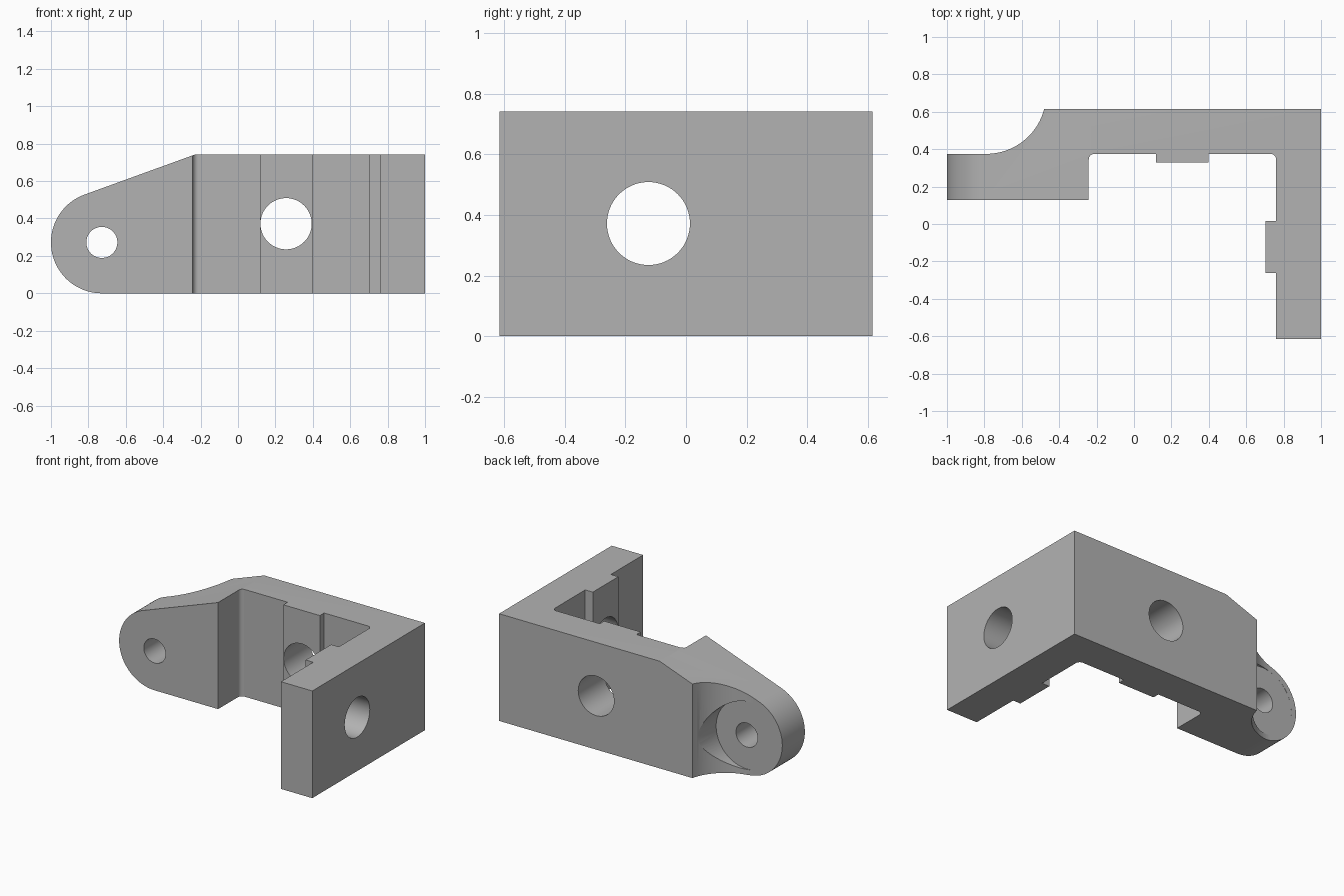
import bpy, bmesh, math
from mathutils import Matrix, Vector

if "Cube" in bpy.data.objects:
    bpy.data.objects.remove(bpy.data.objects["Cube"])

HEIGHT = 0.742
BOSS_X, BOSS_Z, BOSS_R = -0.728, 0.272, 0.272


def arc(cx, cy, r, start, end, steps):
    """Points along a circular arc, angles in degrees."""
    angles = [math.radians(start + (end - start) * i / steps) for i in range(steps + 1)]
    return [(cx + r * math.cos(a), cy + r * math.sin(a)) for a in angles]


def prism(name, points, low, high, to_world):
    """Extrude a 2D outline; to_world maps (u, v, depth) to a 3D point."""
    bm = bmesh.new()
    face = bm.faces.new([bm.verts.new(to_world(u, v, low)) for u, v in points])
    step = Vector(to_world(0, 0, high)) - Vector(to_world(0, 0, low))
    grown = bmesh.ops.extrude_face_region(bm, geom=[face])
    verts = [g for g in grown["geom"] if isinstance(g, bmesh.types.BMVert)]
    bmesh.ops.translate(bm, verts=verts, vec=step)
    bmesh.ops.recalc_face_normals(bm, faces=bm.faces)
    mesh = bpy.data.meshes.new(name)
    bm.to_mesh(mesh)
    bm.free()
    obj = bpy.data.objects.new(name, mesh)
    bpy.context.collection.objects.link(obj)
    return obj


def along_x(u, v, d):
    return (d, u, v)


def along_y(u, v, d):
    return (u, d, v)


def along_z(u, v, d):
    return (u, v, d)


# Plan outline: pivot arm, back plate, side plate, raised pads, inner fillets
FILLET = 0.03
plan = [(-1.1, 0.128), (-0.242, 0.128)]
plan += arc(-0.242 + FILLET, 0.375 - FILLET, FILLET, 180, 90, 6)
plan += [(0.117, 0.375), (0.117, 0.328), (0.397, 0.328), (0.397, 0.375)]
plan += arc(0.76 - FILLET, 0.375 - FILLET, FILLET, 90, 0, 6)
plan += [(0.76, 0.017), (0.702, 0.017), (0.702, -0.263), (0.76, -0.263)]
plan += [(0.76, -0.616), (1, -0.616), (1, 0.616)]
plan += arc(-0.79, 0.695, 0.32, -14.3, -90, 24)
plan += [(-1.1, 0.375)]
bracket = prism("angle_bracket", plan, -0.1, 0.9, along_z)

# Side outline: rounded boss end with a sloping top edge
outline = [(1.1, 0), (1.1, HEIGHT), (-0.23, HEIGHT)]
outline += arc(BOSS_X, BOSS_Z, BOSS_R, 109.8, 270, 48)
envelope = prism("outline_cutter", outline, -0.9, 0.9, along_y)


def hole(name, u, v, r, low, high, to_world):
    return prism(name, arc(u, v, r, 0, 354.375, 63), low, high, to_world)


# Bolt holes, pivot hole and the round recess behind the boss
cutters = [
    (envelope, 'INTERSECT'),
    (hole("back_hole_cutter", 0.257, 0.372, 0.137, 0.2, 0.8, along_y), 'DIFFERENCE'),
    (hole("side_hole_cutter", -0.124, 0.372, 0.137, 0.6, 1.2, along_x), 'DIFFERENCE'),
    (hole("recess_cutter", BOSS_X, BOSS_Z, 0.235, 0.3745, 0.8, along_y), 'DIFFERENCE'),
    (hole("pivot_hole_cutter", BOSS_X, BOSS_Z, 0.083, 0, 0.8, along_y), 'DIFFERENCE'),
]
for cutter, operation in cutters:
    cutter.hide_render = True
    mod = bracket.modifiers.new(cutter.name, 'BOOLEAN')
    mod.operation, mod.solver, mod.object = operation, 'EXACT', cutter

# Bake the cuts, then drop the helpers
bpy.context.view_layer.update()
baked = bpy.data.meshes.new_from_object(
    bracket.evaluated_get(bpy.context.evaluated_depsgraph_get()))
bracket.modifiers.clear()
bracket.data = baked
for cutter, _ in cutters:
    bpy.data.objects.remove(cutter)

# Plain grey finish
grey = bpy.data.materials.new("plain_grey")
grey.use_nodes = True
colour = (0.45, 0.45, 0.45, 1)
grey.diffuse_color = colour
grey.node_tree.nodes["Principled BSDF"].inputs["Base Color"].default_value = colour
bracket.data.materials.clear()
bracket.data.materials.append(grey)

# Smooth curves with crisp edges
bpy.ops.object.select_all(action='DESELECT')
bracket.select_set(True)
bpy.context.view_layer.objects.active = bracket
bpy.ops.object.shade_smooth_by_angle(angle=math.radians(25))
weighted = bracket.modifiers.new("even_shading", 'WEIGHTED_NORMAL')
weighted.keep_sharp = True
